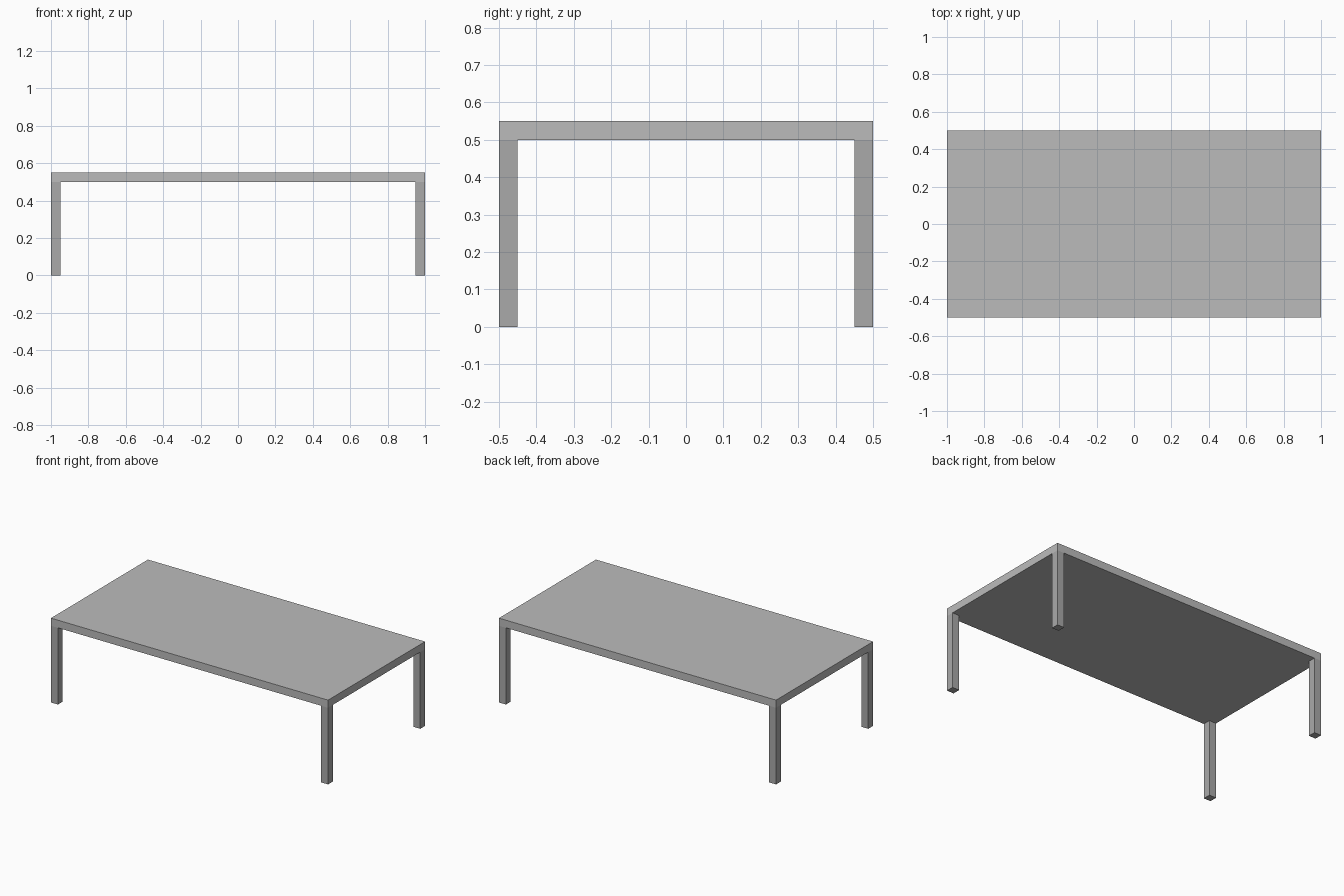
import bpy

if "Cube" in bpy.data.objects:
    bpy.data.objects.remove(bpy.data.objects["Cube"])

LENGTH, WIDTH, HEIGHT = 2.0, 1.0, 0.55
THICK = 0.05  # slab thickness and leg width


def grey(name, value):
    mat = bpy.data.materials.new(name)
    mat.diffuse_color = (value, value, value, 1)
    mat.use_nodes = True
    mat.node_tree.nodes["Principled BSDF"].inputs["Base Color"].default_value = mat.diffuse_color
    return mat


def box(name, size, centre, mat):
    bpy.ops.mesh.primitive_cube_add(size=1, location=centre)
    obj = bpy.context.object
    obj.name = name
    obj.scale = size
    bpy.ops.object.transform_apply(location=False, rotation=False, scale=True)
    obj.data.materials.append(mat)
    return obj


top_grey = grey("top_grey", 0.5)
leg_grey = grey("leg_grey", 0.4)

# Table top slab
box("table_top", (LENGTH, WIDTH, THICK), (0, 0, HEIGHT - THICK / 2), top_grey)

# Four square legs flush with the corners
leg_height = HEIGHT - THICK
for side, sx in (("left", -1), ("right", 1)):
    for end, sy in (("front", -1), ("back", 1)):
        box(f"{end}_{side}_leg", (THICK, THICK, leg_height),
            (sx * (LENGTH - THICK) / 2, sy * (WIDTH - THICK) / 2, leg_height / 2),
            leg_grey)
